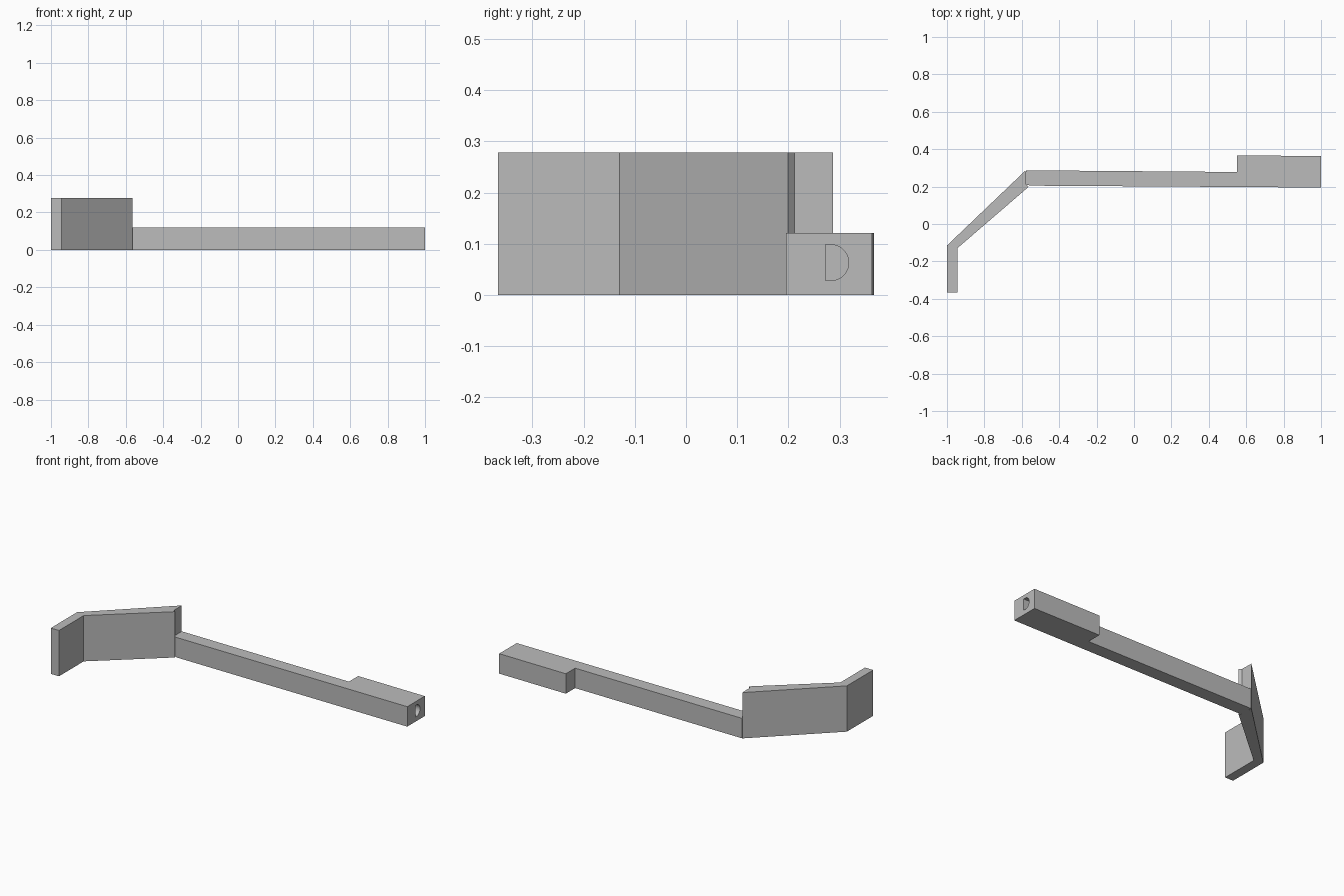
import bpy, bmesh, math
from mathutils import Matrix

if "Cube" in bpy.data.objects:
    bpy.data.objects.remove(bpy.data.objects["Cube"])

grey = bpy.data.materials.new("light grey")
grey.use_nodes = True
colour = (0.5, 0.5, 0.5, 1)
grey.diffuse_color = colour
grey.node_tree.nodes["Principled BSDF"].inputs["Base Color"].default_value = colour


def extrude_outline(name, outline, height):
    """Raise a flat outline into a solid prism."""
    bm = bmesh.new()
    face = bm.faces.new([bm.verts.new((x, y, 0)) for x, y in outline])
    top = bmesh.ops.extrude_face_region(bm, geom=[face])["geom"]
    bmesh.ops.translate(bm, vec=(0, 0, height),
                        verts=[g for g in top if isinstance(g, bmesh.types.BMVert)])
    bmesh.ops.recalc_face_normals(bm, faces=bm.faces)
    mesh = bpy.data.meshes.new(name)
    bm.to_mesh(mesh)
    bm.free()
    mesh.materials.append(grey)
    obj = bpy.data.objects.new(name, mesh)
    bpy.context.collection.objects.link(obj)
    return obj


# Bent tall plate
extrude_outline("bent_plate", [
    (-1, -0.367), (-0.945, -0.367), (-0.945, -0.13), (-0.563, 0.199),
    (-0.577, 0.212), (-0.579, 0.287), (-1, -0.115)], 0.278)

# Long arm with the thicker end block
arm = extrude_outline("long_arm", [
    (-0.578, 0.212), (-0.555, 0.205), (1, 0.195), (1, 0.363),
    (0.55, 0.367), (0.55, 0.278), (-0.578, 0.287)], 0.121)

# D-shaped shaft socket in the end of the arm
radius, steps = 0.035, 24
outline = [(-radius, -0.01), (radius, -0.01)]
for i in range(steps + 1):
    a = math.pi * i / steps
    outline.append((radius * math.cos(a), radius * math.sin(a)))
cutter = extrude_outline("socket_cutter", outline, 0.3)
# Lay the profile upright so that it runs along x
axes = Matrix(((0, 0, 1, 0.8), (0, 1, 0, 0.283), (1, 0, 0, 0.063), (0, 0, 0, 1)))
cutter.data.transform(axes)
cutter.data.flip_normals()
cutter.hide_render = True
cutter.hide_viewport = True
cut = arm.modifiers.new("socket", "BOOLEAN")
cut.operation = "DIFFERENCE"
cut.solver = "EXACT"
cut.object = cutter
